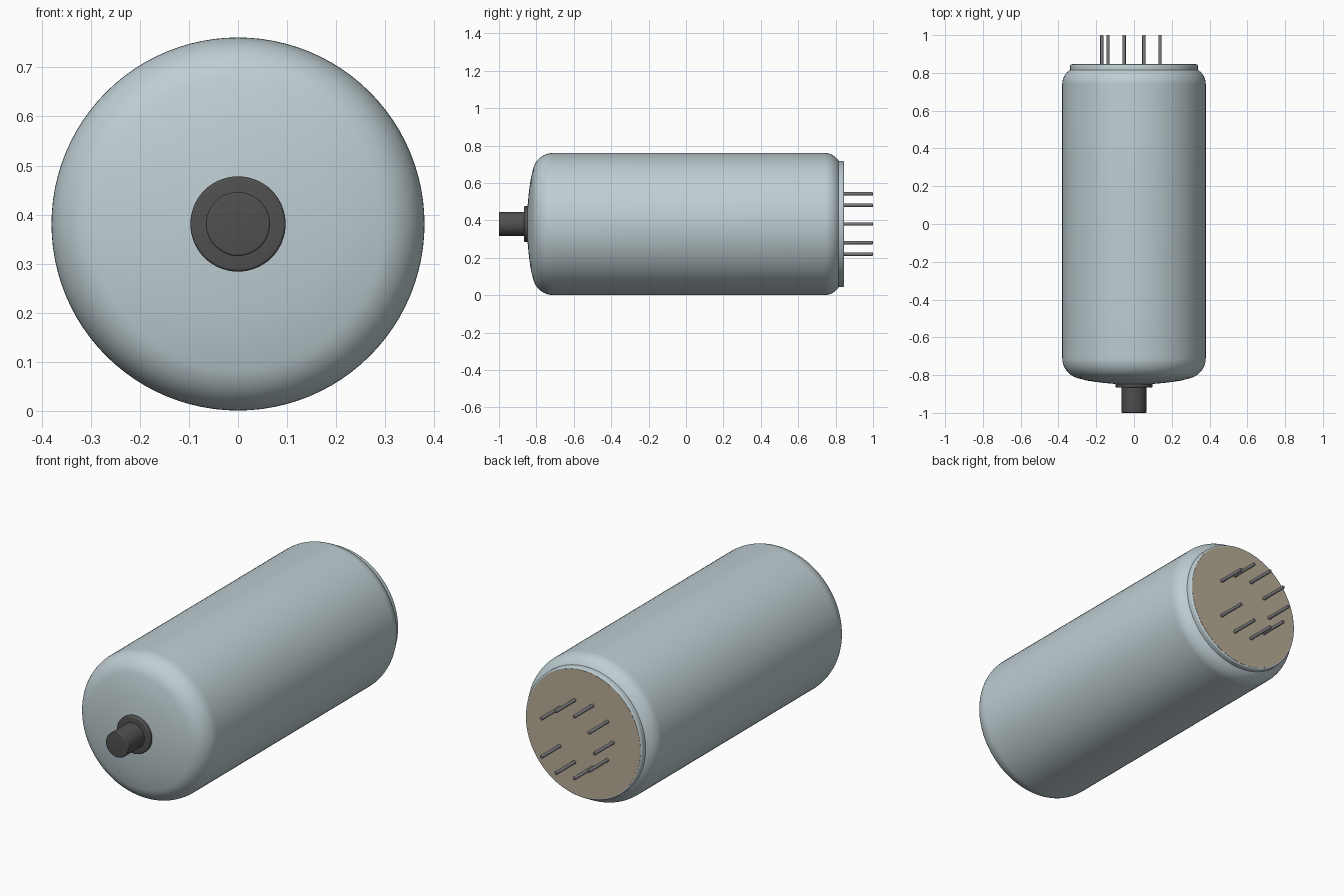
import bpy, bmesh, math
from mathutils import Matrix, Vector

AXIS_Z = 0.381
BODY_R = 0.38

cube = bpy.data.objects.get("Cube")
if cube:
    bpy.data.objects.remove(cube, do_unlink=True)


def material(name, rgb, roughness=0.6):
    mat = bpy.data.materials.new(name)
    mat.use_nodes = True
    mat.diffuse_color = (*rgb, 1)
    bsdf = mat.node_tree.nodes["Principled BSDF"]
    bsdf.inputs["Base Color"].default_value = (*rgb, 1)
    bsdf.inputs["Roughness"].default_value = roughness
    return mat


def arc(y, r, radius, start, end, steps=8):
    """Profile points on an arc; angles run from the -y axis towards outward."""
    angles = [math.radians(start + (end - start) * i / steps) for i in range(steps + 1)]
    return [(y - radius * math.cos(a), r + radius * math.sin(a)) for a in angles]


def lathe(name, profile, mat, sides=96, x=0, z=AXIS_Z):
    """Turn a (y, radius) profile around an axis parallel to y."""
    bm = bmesh.new()
    verts = [bm.verts.new((r, y, 0)) for y, r in profile]
    edges = [bm.edges.new(pair) for pair in zip(verts, verts[1:])]
    bmesh.ops.spin(bm, geom=verts + edges, cent=(0, 0, 0), axis=(0, 1, 0),
                   angle=math.tau, steps=sides, use_merge=True)
    bmesh.ops.remove_doubles(bm, verts=bm.verts, dist=1e-5)
    bmesh.ops.recalc_face_normals(bm, faces=bm.faces)
    mesh = bpy.data.meshes.new(name)
    bm.to_mesh(mesh)
    bm.free()
    mesh.materials.append(mat)
    obj = bpy.data.objects.new(name, mesh)
    obj.location = (x, 0, z)
    bpy.context.collection.objects.link(obj)
    bpy.ops.object.select_all(action="DESELECT")
    obj.select_set(True)
    bpy.context.view_layer.objects.active = obj
    bpy.ops.object.shade_smooth_by_angle(angle=math.radians(30))
    return obj


shell = material("pale blue grey shell", (0.52, 0.62, 0.65))
dark = material("dark cap", (0.08, 0.08, 0.08))
tan = material("tan base", (0.48, 0.41, 0.30))
metal = material("grey pin metal", (0.19, 0.19, 0.20), 0.4)

# Shell: shallow domed front, rounded shoulders, straight wall
dome = [(-0.85 + 0.34 * r * r, r) for r in (0, 0.05, 0.1, 0.15, 0.2, 0.25)]
front_shoulder = arc(-0.71, BODY_R - 0.11, 0.11, 11, 90, 12)
rear_shoulder = arc(0.74, BODY_R - 0.09, 0.09, 90, 150, 10)
lathe("shell", dome + front_shoulder + rear_shoulder + [(0.82, 0.3), (0.82, 0)], shell)

# Rear rim with a rounded edge, and the base plate inside it
lathe("rear_rim", [(0.80, 0.33), (0.80, 0.338)] + arc(0.837, 0.33, 0.008, 90, 180, 4)
      + [(0.845, 0.328), (0.82, 0.328)], shell)
lathe("base_plate", [(0.81, 0), (0.81, 0.329), (0.846, 0.329), (0.846, 0)], tan)

# Front terminal: flange and stud
lathe("terminal_flange", [(-0.835, 0), (-0.835, 0.097)]
      + arc(-0.860, 0.091, 0.006, 90, 0, 4) + [(-0.866, 0)], dark, 64)
lathe("terminal_stud", [(-0.85, 0), (-0.85, 0.065)]
      + arc(-0.996, 0.061, 0.004, 90, 0, 4) + [(-1, 0)], dark, 64)

# Ring of pins on ten places, with the one on the +x side left empty as a key
for i in range(1, 10):
    offset = Matrix.Rotation(math.tau * i / 10, 3, "Y") @ Vector((0.17, 0, 0))
    lathe(f"pin_{i}", [(0.835, 0), (0.835, 0.009)] + arc(0.996, 0.005, 0.004, 90, 180, 3)
          + [(1, 0)], metal, 16, offset.x, AXIS_Z + offset.z)
